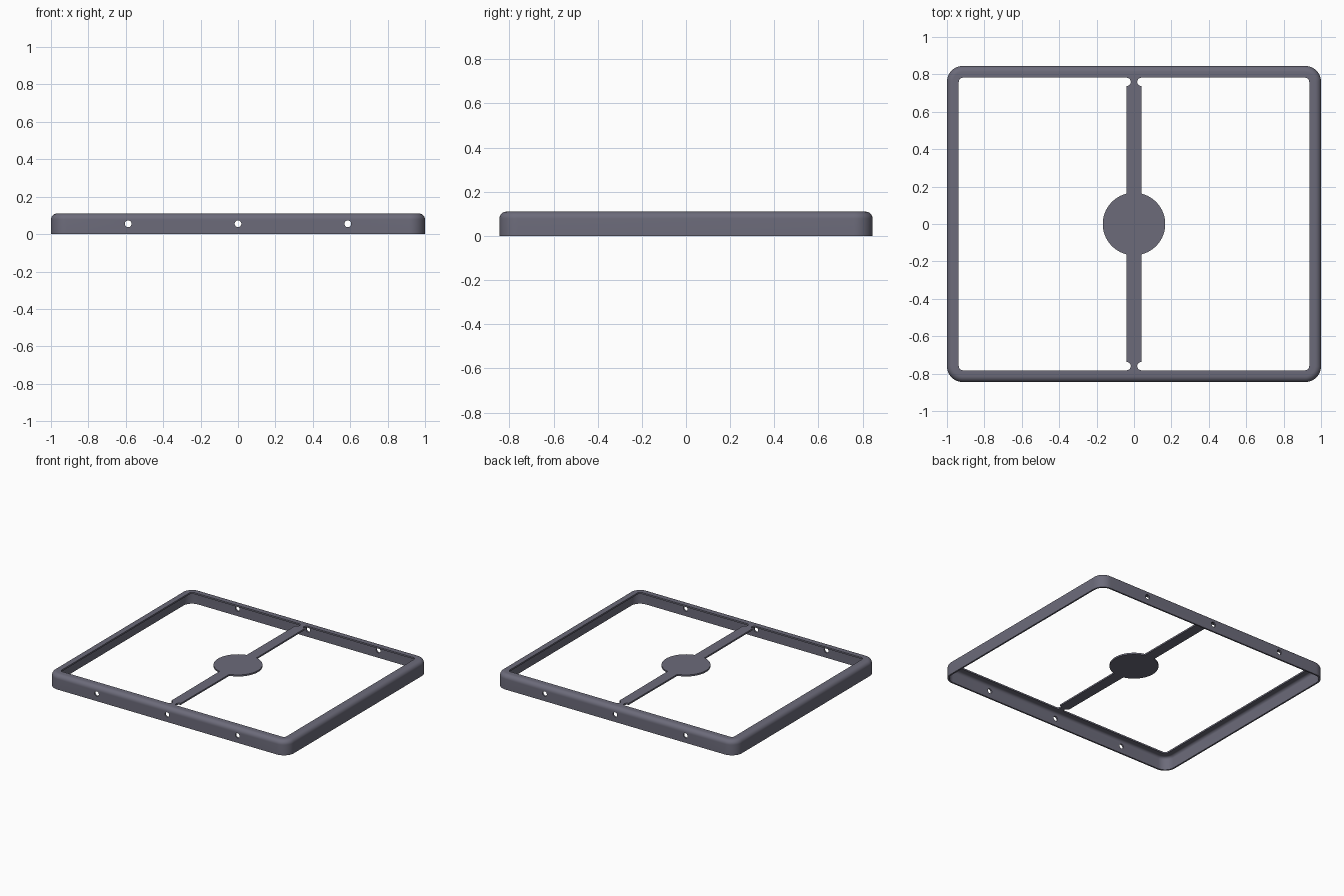
import bpy, bmesh
from math import sin, cos, pi, acos

if "Cube" in bpy.data.objects:
    bpy.data.objects.remove(bpy.data.objects["Cube"])

HX, HY, TOP = 1.0, 0.845, 0.11      # outer half sizes and height
WALL, LIP, ROUND = 0.012, 0.063, 0.032
CORNER = 0.085

mat = bpy.data.materials.new("slate grey")
mat.use_nodes = True
colour = (0.15, 0.147, 0.195, 1)
mat.diffuse_color = colour
mat.node_tree.nodes["Principled BSDF"].inputs["Base Color"].default_value = colour


def make(name, bm):
    bmesh.ops.recalc_face_normals(bm, faces=bm.faces)
    mesh = bpy.data.meshes.new(name)
    bm.to_mesh(mesh)
    bm.free()
    mesh.materials.append(mat)
    obj = bpy.data.objects.new(name, mesh)
    bpy.context.collection.objects.link(obj)
    return obj


def arc(cx, cy, r, a0, a1, n):
    return [(cx + r * cos(a0 + (a1 - a0) * i / n), cy + r * sin(a0 + (a1 - a0) * i / n))
            for i in range(n + 1)]


def rounded_rectangle(inset):
    r = max(CORNER - inset, 0.016)
    x, y = HX - inset - r, HY - inset - r
    points = []
    for k, (sx, sy) in enumerate([(1, 1), (-1, 1), (-1, -1), (1, -1)]):
        points += arc(sx * x, sy * y, r, k * pi / 2, (k + 1) * pi / 2, 10)
    return points


# Frame: hollow wall with a rounded shoulder and a top lip, swept round the rectangle
shoulder_z = TOP - ROUND
section = [(0, 0)] + arc(ROUND, shoulder_z, ROUND, pi, pi / 2, 8)
section += [(LIP, TOP), (LIP, TOP - WALL)]
section += arc(ROUND, shoulder_z, ROUND - WALL, pi / 2, pi, 8) + [(WALL, 0)]
bm = bmesh.new()
rings = [[bm.verts.new((x, y, z)) for x, y in rounded_rectangle(d)] for d, z in section]
for a, b in zip(rings, rings[1:] + rings[:1]):
    for i in range(len(a)):
        j = (i + 1) % len(a)
        bm.faces.new((a[i], a[j], b[j], b[i]))
frame = make("frame", bm)

# Screw holes through the front and back walls
for x in (-0.587, 0, 0.587):
    bpy.ops.mesh.primitive_cylinder_add(vertices=24, radius=0.018, depth=2,
                                        location=(x, 0, TOP / 2), rotation=(pi / 2, 0, 0))
    cutter = bpy.context.object
    cutter.name = "hole_cutter"
    cutter.hide_render = True
    bpy.context.view_layer.objects.active = frame
    mod = frame.modifiers.new("hole", "BOOLEAN")
    mod.operation, mod.solver, mod.object = "DIFFERENCE", "EXACT", cutter
    bpy.ops.object.modifier_apply(modifier=mod.name)
    bpy.data.objects.remove(cutter)

# Cross bar: flat strip with a round centre pad and notched ends
DISC, BAR, NOTCH = 0.167, 0.041, 0.022
end = HY - LIP
quarter = arc(0, 0, DISC, 0, acos(BAR / DISC), 16)
quarter += arc(BAR - 0.002, end - NOTCH, NOTCH, 1.5 * pi, pi / 2, 12)
upper = quarter + [(-x, y) for x, y in reversed(quarter)]
outline = upper + [(-x, -y) for x, y in upper[1:-1]]
outline.insert(len(upper), (-DISC * cos(0.1), -DISC * sin(0.1)))
bm = bmesh.new()
face = bm.faces.new([bm.verts.new((x, y, TOP)) for x, y in outline])
grown = bmesh.ops.extrude_face_region(bm, geom=[face])
lower = [v for v in grown["geom"] if isinstance(v, bmesh.types.BMVert)]
bmesh.ops.translate(bm, verts=lower, vec=(0, 0, -WALL))
bmesh.ops.triangulate(bm, faces=[f for f in bm.faces if len(f.verts) > 4])
bar = make("cross_bar", bm)

# Smooth shading with sharp edges kept
bpy.ops.object.select_all(action="DESELECT")
for obj in (frame, bar):
    obj.select_set(True)
bpy.context.view_layer.objects.active = frame
bpy.ops.object.shade_smooth_by_angle(angle=0.6)
